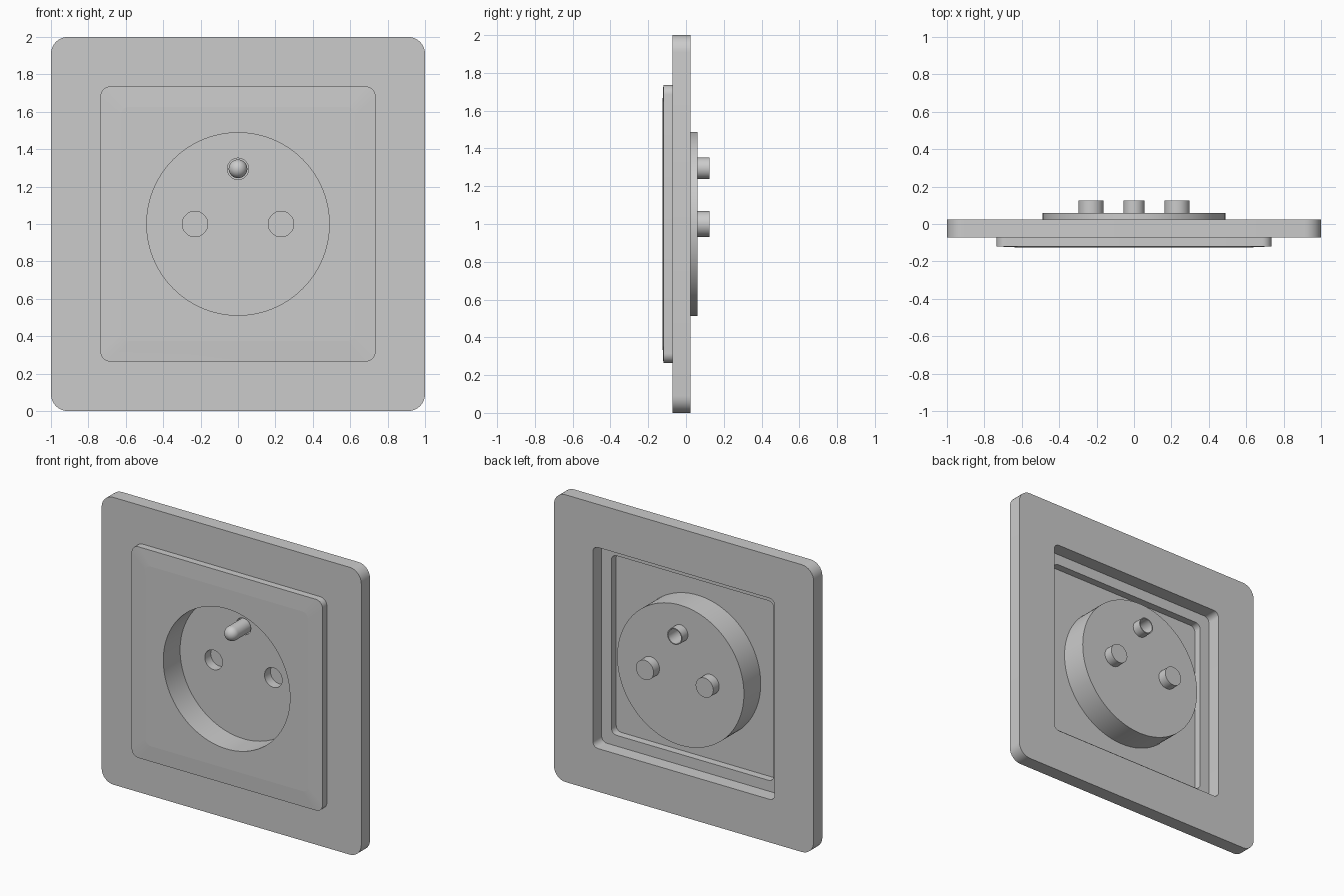
import bpy, bmesh, math

if "Cube" in bpy.data.objects:
    bpy.data.objects.remove(bpy.data.objects["Cube"])

CZ = 1.0                      # height of the plate centre
BACK, FACE, LIP, FRONT = 0.025, -0.072, -0.12, -0.125
FLOOR, PIT = 0.06, 0.125      # cup floor and pin-hole ends


def square(half, r, y, n=8):
    """Rounded square, anticlockwise seen from the front."""
    pts = []
    for k, (sx, sz) in enumerate([(1, 1), (-1, 1), (-1, -1), (1, -1)]):
        for i in range(n + 1):
            a = math.pi / 2 * (k + i / n)
            pts.append((sx * (half - r) + r * math.cos(a), y,
                        CZ + sz * (half - r) + r * math.sin(a)))
    return pts


def circle(x, z, r, y, n=32):
    return [(x + r * math.cos(2 * math.pi * i / n), y,
             z + r * math.sin(2 * math.pi * i / n)) for i in range(n)]


def loft(bm, rings, cap=False):
    """Bridge successive rings, optionally closing the last one."""
    loops = [[bm.verts.new(p) for p in ring] for ring in rings]
    n = len(loops[0])
    for a, b in zip(loops, loops[1:]):
        for i in range(n):
            j = (i + 1) % n
            bm.faces.new((a[i], a[j], b[j], b[i]))
    if cap:
        bm.faces.new(loops[-1])


def flat_fill(bm, rings):
    """Flat front-facing sheet bounded by an outline and its holes."""
    edges = []
    for ring in rings:
        vs = [bm.verts.new(p) for p in ring]
        edges += [bm.edges.new((vs[i - 1], vs[i])) for i in range(len(vs))]
    res = bmesh.ops.triangle_fill(bm, edges=edges, use_beauty=True,
                                  use_dissolve=False, normal=(0, -1, 0))
    for f in res["geom"]:
        if isinstance(f, bmesh.types.BMFace):
            f.normal_update()
            if f.normal.y > 0:
                f.normal_flip()


def finish(bm, name):
    bmesh.ops.remove_doubles(bm, verts=bm.verts[:], dist=1e-5)
    mesh = bpy.data.meshes.new(name)
    bm.to_mesh(mesh)
    bm.free()
    ob = bpy.data.objects.new(name, mesh)
    bpy.context.collection.objects.link(ob)
    bpy.ops.object.select_all(action='DESELECT')
    ob.select_set(True)
    bpy.context.view_layer.objects.active = ob
    bpy.ops.object.shade_smooth_by_angle(angle=math.radians(30))
    return ob


# Wall plate with a square opening behind
bm = bmesh.new()
loft(bm, [square(0.70, 0.04, FACE), square(0.70, 0.04, BACK),
          square(1.0, 0.09, BACK), square(1.0, 0.09, FACE),
          square(0.735, 0.05, FACE)])
finish(bm, "wall_plate")

# Raised bezel around the socket, with its ledge at the back
bm = bmesh.new()
loft(bm, [square(0.735, 0.05, FACE), square(0.735, 0.05, LIP),
          square(0.625, 0.04, FRONT), square(0.625, 0.04, FACE),
          square(0.70, 0.04, FACE)])
finish(bm, "raised_bezel")

# Socket insert: thin face, round cup, and pin holes in the floor
CUP = 0.488
HOLES = [(-0.23, 1.0, 0.068), (0.23, 1.0, 0.068)]
EARTH = (0.0, 1.295, 0.057)
bm = bmesh.new()
flat_fill(bm, [square(0.625, 0.04, FRONT), circle(0, CZ, CUP, FRONT, 96)])
loft(bm, [circle(0, CZ, CUP, FRONT, 96), circle(0, CZ, CUP, FLOOR, 96)])
flat_fill(bm, [circle(0, CZ, CUP, FLOOR, 96)]
          + [circle(*h, FLOOR) for h in HOLES + [EARTH]])
for h in HOLES:
    loft(bm, [circle(*h, FLOOR), circle(*h, PIT)], cap=True)
loft(bm, [circle(*EARTH, FLOOR), circle(*EARTH, PIT),
          circle(EARTH[0], EARTH[1], 0.05, PIT)])
finish(bm, "socket_insert")

# Earth pin: hollow from behind, domed at the front
bm = bmesh.new()
r, y0 = 0.05, -0.065
rings = [circle(EARTH[0], EARTH[1], r, PIT)]
for i in range(9):
    a = math.pi / 2 * i / 8
    rings.append(circle(EARTH[0], EARTH[1], r * math.cos(a), y0 - r * math.sin(a)))
loft(bm, rings)
finish(bm, "earth_pin")
